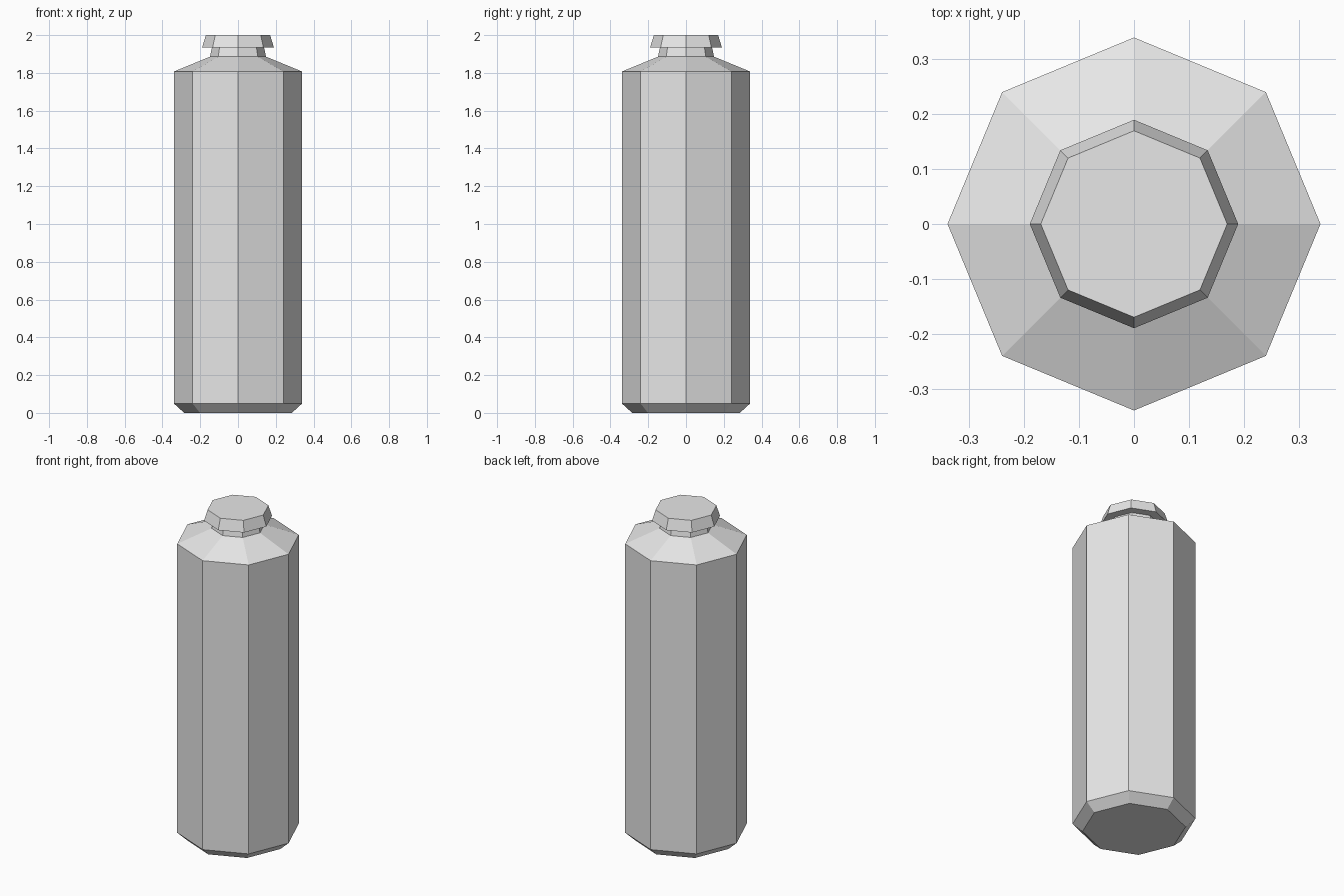
import bpy, math

SIDES = 8

cube = bpy.data.objects.get("Cube")
if cube:
    bpy.data.objects.remove(cube, do_unlink=True)


def make_material(name, colour):
    mat = bpy.data.materials.new(name)
    mat.use_nodes = True
    mat.diffuse_color = colour
    mat.node_tree.nodes["Principled BSDF"].inputs["Base Color"].default_value = colour
    return mat


def lathe(name, profile, mat):
    """Closed faceted solid from (radius, height) rings, bottom to top."""
    verts, faces = [], []
    for radius, z in profile:
        for i in range(SIDES):
            a = math.tau * i / SIDES
            verts.append((radius * math.cos(a), radius * math.sin(a), z))
    for r in range(len(profile) - 1):
        low, high = r * SIDES, (r + 1) * SIDES
        for i in range(SIDES):
            j = (i + 1) % SIDES
            faces.append((low + i, low + j, high + j, high + i))
    faces.append(tuple(reversed(range(SIDES))))
    faces.append(tuple(range(len(verts) - SIDES, len(verts))))
    mesh = bpy.data.meshes.new(name)
    mesh.from_pydata(verts, [], faces)
    mesh.materials.append(mat)
    obj = bpy.data.objects.new(name, mesh)
    bpy.context.collection.objects.link(obj)
    return obj


grey = make_material("light_grey", (0.8, 0.8, 0.8, 1.0))

# Body with bevelled base, sloping shoulder and short neck
lathe("bottle_body", [(0.285, 0), (0.34, 0.05), (0.34, 1.807),
                      (0.148, 1.886), (0.138, 1.935)], grey)

# Flared cap
lathe("bottle_cap", [(0.19, 1.935), (0.17, 2.0)], grey)
